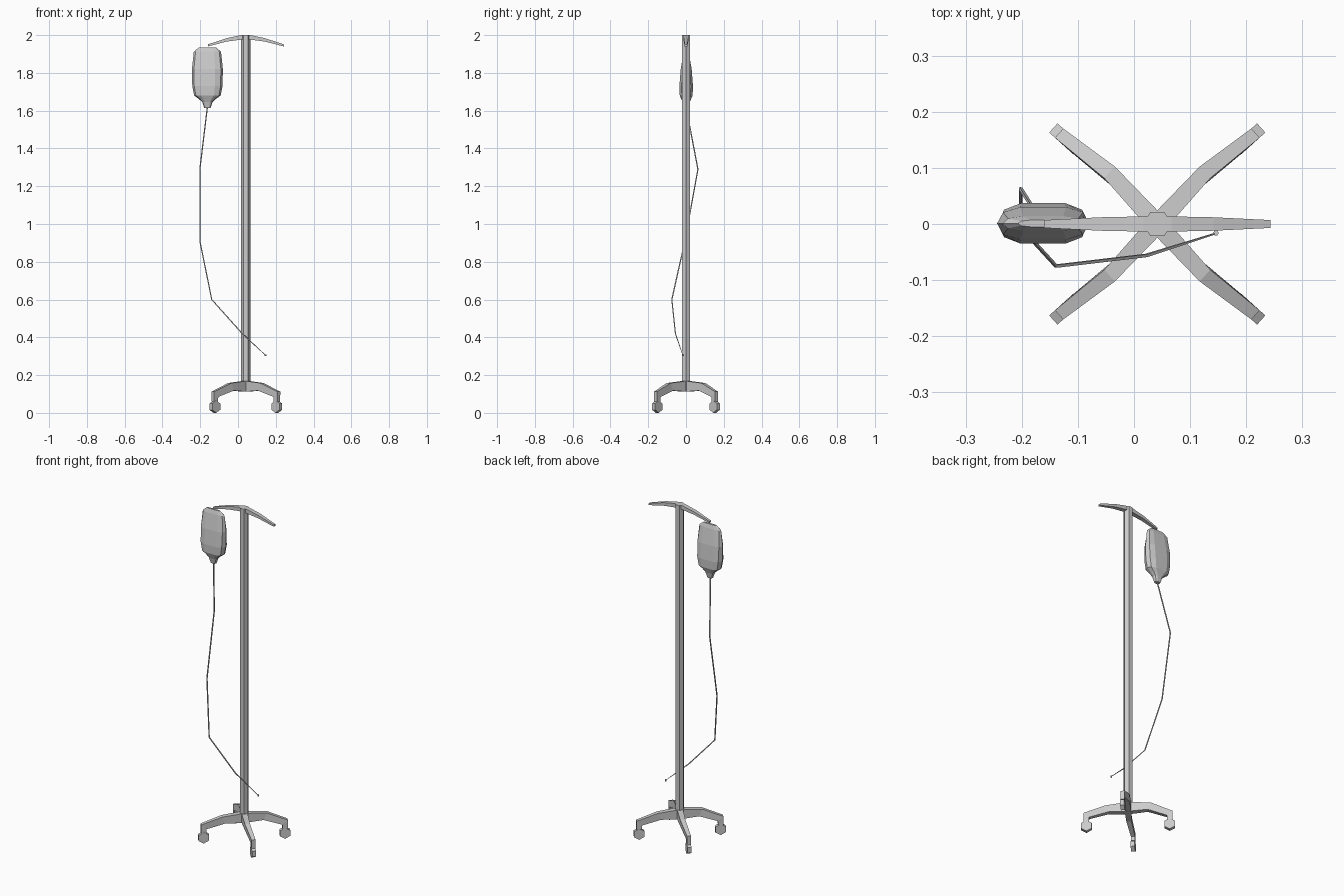
import bpy, bmesh, math
from mathutils import Vector, Matrix

if "Cube" in bpy.data.objects:
    bpy.data.objects.remove(bpy.data.objects["Cube"])

CX = 0.0415  # pole axis


def loft(name, rings):
    """Skin a list of equal-sized point rings and cap both ends."""
    bm = bmesh.new()
    vs = [[bm.verts.new(p) for p in r] for r in rings]
    n = len(vs[0])
    for a, b in zip(vs, vs[1:]):
        for i in range(n):
            j = (i + 1) % n
            bm.faces.new((a[i], a[j], b[j], b[i]))
    bm.faces.new(vs[0][::-1])
    bm.faces.new(vs[-1])
    bmesh.ops.recalc_face_normals(bm, faces=bm.faces)
    me = bpy.data.meshes.new(name)
    bm.to_mesh(me)
    bm.free()
    ob = bpy.data.objects.new(name, me)
    bpy.context.collection.objects.link(ob)
    return ob


def hexagon(r, phase=0.0):
    return [(r * math.cos(math.radians(60 * i + phase)),
             r * math.sin(math.radians(60 * i + phase))) for i in range(6)]


# pole
loft("pole", [[(CX + x, y, z) for x, y in hexagon(0.025)] for z in (0.112, 2.0)])

# hanger bar: drooping, tapered crossbar
half = [(0.025, 0.0135, 1.976, 2.0), (0.1, 0.012, 1.966, 1.984), (0.2015, 0.007, 1.94, 1.951)]
bar = [(-x, w, a, b) for x, w, a, b in half[::-1]] + half
loft("hanger_bar", [[(CX + x, -w, a), (CX + x, w, a), (CX + x, w, b), (CX + x, -w, b)]
                    for x, w, a, b in bar])

# legs and casters: (top point, bottom point, half width) relative to the pole axis
leg = [((0, 0, 0.17), (0, 0, 0.112), 0.017),
       ((0.085, 0.092, 0.158), (0.072, 0.078, 0.118), 0.014),
       ((0.175, 0.162, 0.112), (0.153, 0.142, 0.085), 0.011),
       ((0.175, 0.162, 0.06), (0.154, 0.143, 0.06), 0.010)]
out = Vector((0.74, 0.67, 0)).normalized()
side = Vector((-out.y, out.x, 0))
hub = Vector((0.164, 0.152, 0.033))
names = {(1, -1): "front_right", (-1, -1): "front_left", (1, 1): "back_right", (-1, 1): "back_left"}
for (sx, sy), label in names.items():
    flip = Matrix.Translation((CX, 0, 0)) @ Matrix.Diagonal((sx, sy, 1, 1))
    rings = []
    for top, bottom, w in leg:
        t, b, o = Vector(top), Vector(bottom), side * w
        rings.append([flip @ p for p in (t - o, t + o, b + o, b - o)])
    loft(label + "_leg", rings)
    loft(label + "_caster", [[flip @ (hub + side * d + out * u + Vector((0, 0, v)))
                              for u, v in hexagon(0.033, 30)] for d in (-0.011, 0.011)])

# fluid bag: (height, half width, half depth)
section = [(1, 0), (0.87, 0.68), (0.5, 1), (-0.5, 1), (-0.87, 0.68),
           (-1, 0), (-0.87, -0.68), (-0.5, -1), (0.5, -1), (0.87, -0.68)]
bag = [(1.935, 0.045, 0.006), (1.912, 0.072, 0.013), (1.82, 0.082, 0.029), (1.73, 0.08, 0.036),
       (1.68, 0.07, 0.034), (1.662, 0.045, 0.026), (1.645, 0.027, 0.019),
       (1.632, 0.023, 0.016), (1.613, 0.016, 0.012)]
loft("fluid_bag", [[(-0.162 + w * u, 0.001 + d * v, z) for u, v in section] for z, w, d in bag])

# drip tube: thin four-sided swept line
path = [(-0.162, 0.0, 1.62), (-0.202, 0.063, 1.29), (-0.202, -0.006, 0.91),
        (-0.139, -0.075, 0.60), (0.022, -0.056, 0.42), (0.145, -0.017, 0.306)]
cu = bpy.data.curves.new("drip_tube", 'CURVE')
cu.dimensions = '3D'
cu.bevel_depth = 0.0037
cu.bevel_resolution = 0
cu.use_fill_caps = True
sp = cu.splines.new('POLY')
sp.points.add(len(path) - 1)
for p, co in zip(sp.points, path):
    p.co = (*co, 1)
sp.points[-1].radius = 0.45
tube = bpy.data.objects.new("drip_tube", cu)
bpy.context.collection.objects.link(tube)
bpy.ops.object.select_all(action='DESELECT')
tube.select_set(True)
bpy.context.view_layer.objects.active = tube
bpy.ops.object.convert(target='MESH')
for f in bpy.context.object.data.polygons:
    f.use_smooth = False

# tube connector
loft("tube_connector", [[(0.146 + x, -0.016 + y, z) for x, y in hexagon(0.005)]
                        for z in (0.3, 0.309)])
